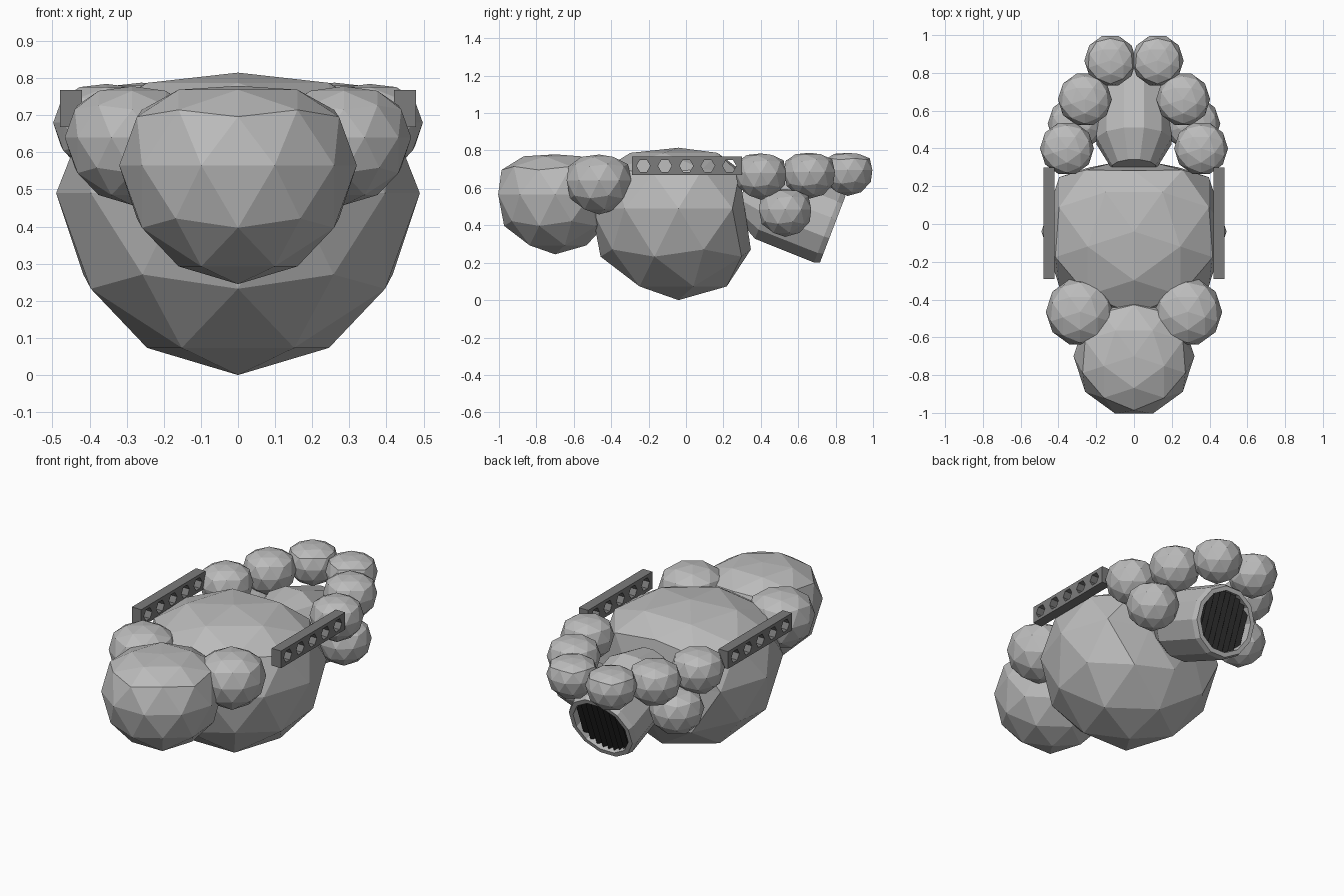
import bpy, bmesh, math
from mathutils import Matrix, Vector

cube = bpy.data.objects.get("Cube")
if cube:
    bpy.data.objects.remove(cube, do_unlink=True)


def material(name, value):
    m = bpy.data.materials.new(name)
    m.use_nodes = True
    colour = (value, value, value, 1)
    m.diffuse_color = colour
    m.node_tree.nodes["Principled BSDF"].inputs["Base Color"].default_value = colour
    return m


light_grey = material("light_grey", 0.5)
dark_grey = material("dark_grey", 0.2)
black = material("black", 0.015)


def make(name, bm, *mats):
    mesh = bpy.data.meshes.new(name)
    bm.to_mesh(mesh)
    bm.free()
    for m in mats:
        mesh.materials.append(m)
    ob = bpy.data.objects.new(name, mesh)
    bpy.context.collection.objects.link(ob)
    return ob


def pod(name, centre, radius, squash, power=2.0, flat_back=False):
    """Faceted ball whose upper half is pressed down."""
    bm = bmesh.new()
    bmesh.ops.create_icosphere(bm, subdivisions=2, radius=1,
                               matrix=Matrix.Rotation(-math.pi / 2, 4, 'Z'))
    for v in bm.verts:
        if v.co.z > 0:
            v.co.z -= squash * v.co.z ** power
        v.co = v.co * radius + Vector(centre)
        if flat_back:
            v.co.y = min(v.co.y, 0.35 - 0.15 * (v.co.z - 0.25))
    return make(name, bm, light_grey)


# Hull and nose
pod("hull", (0, -0.04, 0.49), 0.49, 0.337, 2.0, flat_back=True)
pod("nose", (0, -0.70, 0.565), 0.32, 0.33, 2.7)

# Paired pods: name, centre on the left side, radius, squash
pods = [
    ("front_pod", (0.285, -0.465, 0.64), 0.182, 0.24),
    ("rear_pod_inner", (0.355, 0.40, 0.68), 0.143, 0.27),
    ("rear_pod_middle", (0.26, 0.66, 0.685), 0.143, 0.28),
    ("rear_pod_tail", (0.125, 0.865, 0.695), 0.138, 0.33),
    ("rear_pod_lower", (0.31, 0.53, 0.485), 0.147, 0.25),
]
for name, (x, y, z), radius, squash in pods:
    for side, s in (("left", 1), ("right", -1)):
        pod(f"{name}_{side}", (s * x, y, z), radius, squash, 2.5)

# Side rails with a row of hexagonal holes
for side, s in (("left", 1), ("right", -1)):
    bm = bmesh.new()
    bmesh.ops.create_cube(bm, size=1, matrix=Matrix.Translation((s * 0.45, 0.005, 0.718))
                          @ Matrix.Diagonal((0.06, 0.59, 0.1, 1)))
    rail = make(f"rail_{side}", bm, dark_grey)
    bm = bmesh.new()
    for i in range(-2, 3):
        bmesh.ops.create_cone(
            bm, cap_ends=True, segments=6, radius1=0.037, radius2=0.037, depth=0.2,
            matrix=Matrix.Translation((s * 0.45, 0.002 + i * 0.115, 0.718))
            @ Matrix.Rotation(math.pi / 2, 4, 'Y'))
    cutter = make("hole_cutter", bm, dark_grey)
    cutter.hide_render = True
    mod = rail.modifiers.new("holes", 'BOOLEAN')
    mod.operation = 'DIFFERENCE'
    mod.solver = 'EXACT'
    mod.object = cutter
    bpy.context.view_layer.objects.active = rail
    bpy.ops.object.modifier_apply(modifier=mod.name)
    bpy.data.objects.remove(cutter, do_unlink=True)

# Thruster: turned profile (distance along axis, radius), ending in a recess
SIDES = 12
profile = [(-0.52, 0.12), (-0.37, 0.205), (-0.03, 0.21), (0, 0.198), (0, 0.172), (-0.05, 0.172)]
bm = bmesh.new()
rings = []
for t, r in profile:
    angles = [math.tau * (i + 0.5) / SIDES for i in range(SIDES)]
    rings.append([bm.verts.new((r * math.cos(a), r * math.sin(a), t)) for a in angles])
for a, b in zip(rings, rings[1:]):
    for i in range(SIDES):
        j = (i + 1) % SIDES
        bm.faces.new((a[i], a[j], b[j], b[i]))
bm.faces.new(rings[0][::-1])
bm.faces.new(rings[-1]).material_index = 1
thruster = make("thruster", bm, light_grey, black)

# Ridged grille inside the thruster
bm = bmesh.new()
RIDGES, R = 18, 0.168
pairs = []
for i in range(RIDGES + 1):
    x = 0.16 * (2 * i / RIDGES - 1)
    h = math.sqrt(R * R - x * x)
    z = -0.04 + 0.025 * (i % 2)
    pairs.append([bm.verts.new((x, s * h, z)) for s in (-1, 1)])
for a, b in zip(pairs, pairs[1:]):
    bm.faces.new((a[0], b[0], b[1], a[1]))
grille = make("thruster_grille", bm, black)

for ob in (thruster, grille):
    ob.location = (0, 0.785, 0.38)
    ob.rotation_euler = (math.radians(-111), 0, 0)
